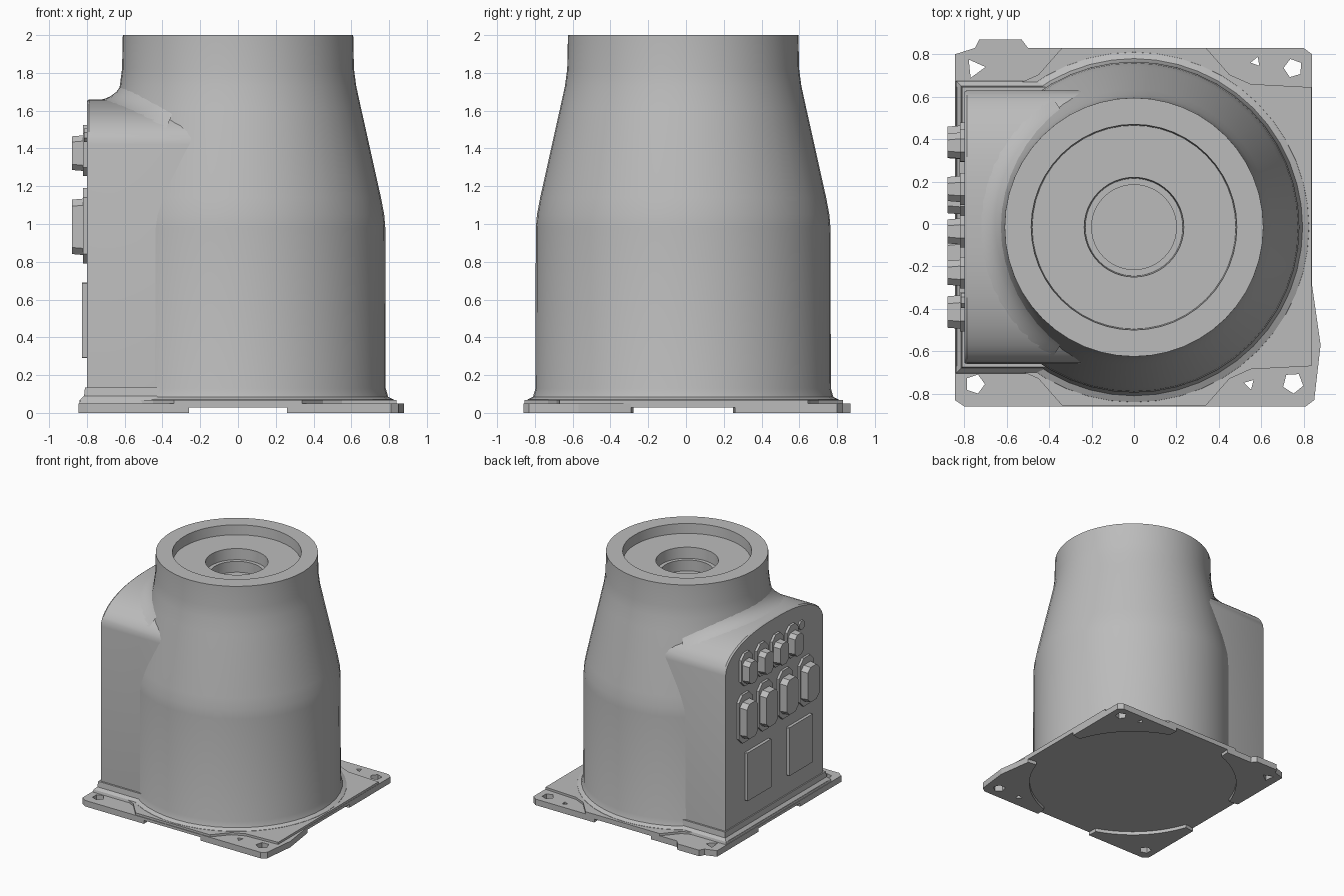
import bpy, bmesh
from math import sin, cos, pi, radians

if "Cube" in bpy.data.objects:
    bpy.data.objects.remove(bpy.data.objects["Cube"])

GREY = (0.5, 0.5, 0.5, 1)
mat = bpy.data.materials.new("light grey metal")
mat.use_nodes = True
mat.diffuse_color = GREY
mat.node_tree.nodes["Principled BSDF"].inputs["Base Color"].default_value = GREY

CY = -0.015      # body axis offset in y
PANEL = -0.8     # x of the connector panel


def finish(name, bm, smooth=False):
    bmesh.ops.recalc_face_normals(bm, faces=bm.faces)
    mesh = bpy.data.meshes.new(name)
    bm.to_mesh(mesh)
    bm.free()
    mesh.materials.append(mat)
    ob = bpy.data.objects.new(name, mesh)
    bpy.context.collection.objects.link(ob)
    if smooth:
        bpy.ops.object.select_all(action='DESELECT')
        ob.select_set(True)
        bpy.context.view_layer.objects.active = ob
        bpy.ops.object.shade_smooth_by_angle(angle=radians(32))
    return ob


def bridge(bm, rings, closed=True):
    """Join rows of points with quads."""
    rows = [[bm.verts.new(p) for p in ring] for ring in rings]
    for a, b in zip(rows, rows[1:]):
        n = len(a)
        for i in range(n if closed else n - 1):
            j = (i + 1) % n
            bm.faces.new((a[i], a[j], b[j], b[i]))
    return rows


def loft(name, rings, smooth=False):
    bm = bmesh.new()
    rows = bridge(bm, rings)
    bm.faces.new(rows[0])
    bm.faces.new(rows[-1])
    return finish(name, bm, smooth)


def slab(name, outline, holes, z0, z1):
    """Flat plate with polygon holes."""
    bm = bmesh.new()
    edges = []
    for loop in [outline] + holes:
        vs = [bm.verts.new((x, y, z0)) for x, y in loop]
        edges += [bm.edges.new((vs[i - 1], vs[i])) for i in range(len(vs))]
    bmesh.ops.triangle_fill(bm, edges=edges, use_beauty=True)
    ext = bmesh.ops.extrude_face_region(bm, geom=bm.faces[:])
    top = [v for v in ext["geom"] if isinstance(v, bmesh.types.BMVert)]
    bmesh.ops.translate(bm, verts=top, vec=(0, 0, z1 - z0))
    return finish(name, bm)


def ngon(x, y, r, n, turn):
    return [(x + r * cos(turn + 2 * pi * i / n), y + r * sin(turn + 2 * pi * i / n))
            for i in range(n)]


# Turned body: skirt, cylinder, tapered shoulder, neck and stepped bore
profile = [(0.83, 0.05), (0.825, 0.07), (0.795, 0.085), (0.782, 0.13), (0.78, 0.98),
           (0.774, 1.05), (0.757, 1.14), (0.65, 1.62), (0.626, 1.73), (0.614, 1.82),
           (0.61, 2.0), (0.485, 2.0), (0.48, 1.92), (0.235, 1.92), (0.23, 1.83),
           (0.2, 1.83), (0.2, 1.74)]
SEG = 48
loft("body", [[(r * cos(2 * pi * i / SEG), CY + r * sin(2 * pi * i / SEG), z)
               for i in range(SEG)] for r, z in profile], True)

# Arched connector housing on the right side
HALF = 0.645


def arch(y):
    u = min(1, abs(y - CY) / HALF)
    return 1.42 + 0.24 * (1 - u ** 2.5) ** 0.5


def housing_ring(x, inset=0):
    ys = [CY + HALF * cos(pi * i / 24) for i in range(25)]
    pts = [(x, CY + (y - CY) * (1 - inset), arch(y) - inset) for y in ys]
    return [(x, CY + HALF * (1 - inset), 0.06)] + pts + [(x, CY - HALF * (1 - inset), 0.06)]


loft("connector_housing", [housing_ring(PANEL, 0.008), housing_ring(PANEL + 0.012),
                           housing_ring(-0.1)], True)

# Fillet between the housing roof and the neck
rows = []
for k in range(7):
    t = k / 6 * pi / 2
    row = []
    for i in range(25):
        a = pi + radians(-58 + 116 * i / 24)
        r = 0.60 + 0.15 * (1 - sin(t))
        y = CY + r * sin(a)
        row.append((r * cos(a), y, arch(y) - 0.004 + 0.15 * (1 - cos(t))))
    rows.append(row)
bm = bmesh.new()
bridge(bm, rows, closed=False)
finish("housing_fillet", bm, True)

# Foot moulding under the housing
foot = [(0.84, 0.69, 0.05), (0.835, 0.685, 0.07), (0.815, 0.665, 0.09), (0.81, 0.66, 0.135)]
loft("housing_foot", [[(-x, CY - w, z), (-0.3, CY - w, z), (-0.3, CY + w, z), (-x, CY + w, z)]
                      for x, w, z in foot])

# Mounting plate with bolt holes and locating holes
corners = {
    (1, 1): [(0.84, 0.26), (0.84, 0.8), (0.8, 0.83), (0.26, 0.83)],
    (-1, 1): [(-0.26, 0.83), (-0.5, 0.83), (-0.53, 0.87), (-0.73, 0.87), (-0.75, 0.83),
              (-0.845, 0.8), (-0.845, 0.26)],
    (-1, -1): [(-0.845, -0.29), (-0.845, -0.83), (-0.8, -0.86), (-0.26, -0.86)],
    (1, -1): [(0.26, -0.86), (0.81, -0.86), (0.85, -0.83), (0.88, -0.57), (0.84, -0.29)],
}
holes = {
    (1, 1): [ngon(0.75, 0.735, 0.045, 5, 0.6), ngon(0.575, 0.765, 0.025, 3, 1.2)],
    (-1, 1): [ngon(-0.75, 0.735, 0.05, 3, 2.2)],
    (-1, -1): [ngon(-0.75, -0.755, 0.047, 5, 0)],
    (1, -1): [ngon(0.75, -0.75, 0.05, 5, 1), ngon(0.545, -0.755, 0.027, 3, 0.8)],
}
outline = [p for pts in corners.values() for p in pts]
slab("mounting_plate", outline, [h for hs in holes.values() for h in hs], 0.028, 0.05)

# Corner feet beneath the plate, cut back to a round recess
for n, (key, pts) in enumerate(corners.items()):
    start = n * pi / 2
    arc = [(0.81 * cos(a), CY + 0.81 * sin(a))
           for a in (start + radians(71 - 52 * i / 10) for i in range(11))]
    slab("corner_foot", pts + arc, holes[key], 0, 0.028)

# Raised deck with concave corners
deck = []
for sx, sy in corners:
    edge = 0.83 if sy > 0 else 0.855
    pts = [(0.838 * sx, (edge - 0.185) * sy), (0.55 * sx, (edge - 0.17) * sy),
           (0.45 * sx, (edge - 0.125) * sy), (0.34 * sx, edge * sy)]
    deck += pts if sx * sy > 0 else pts[::-1]
slab("raised_deck", deck, [], 0.05, 0.068)


# Connectors and cover plates on the panel
def block(name, y, z, w, h, x0, x1, cut, taper=0.0):
    """Prism with chamfered corners standing out from the panel."""
    def ring(x, s):
        a, b = w / 2 - s, h / 2 - s
        return [(x, y + p, z + q) for p, q in
                ((a, cut - b), (a, b - cut), (a - cut, b), (cut - a, b),
                 (-a, b - cut), (-a, cut - b), (cut - a, -b), (a - cut, -b))]
    return loft(name, [ring(x0, 0), ring(x1, taper)])


for y in (0.37, 0.165, -0.035, -0.23):
    block("small_connector_flange", y, 1.39, 0.15, 0.27, PANEL + 0.01, -0.82, 0.045)
    block("small_connector", y, 1.375, 0.125, 0.19, -0.81, -0.88, 0.03, 0.006)
for y in (0.385, 0.125, -0.14, -0.415):
    block("large_connector_flange", y, 0.99, 0.185, 0.4, PANEL + 0.01, -0.82, 0.05)
    block("large_connector", y, 0.985, 0.16, 0.3, -0.81, -0.88, 0.035, 0.006)
for y in (0.215, -0.33):
    block("cover_plate", y, 0.49, 0.31, 0.4, PANEL + 0.01, -0.825, 0.004)
block("panel_tab", -0.36, 1.47, 0.07, 0.07, PANEL + 0.01, -0.815, 0.02)
